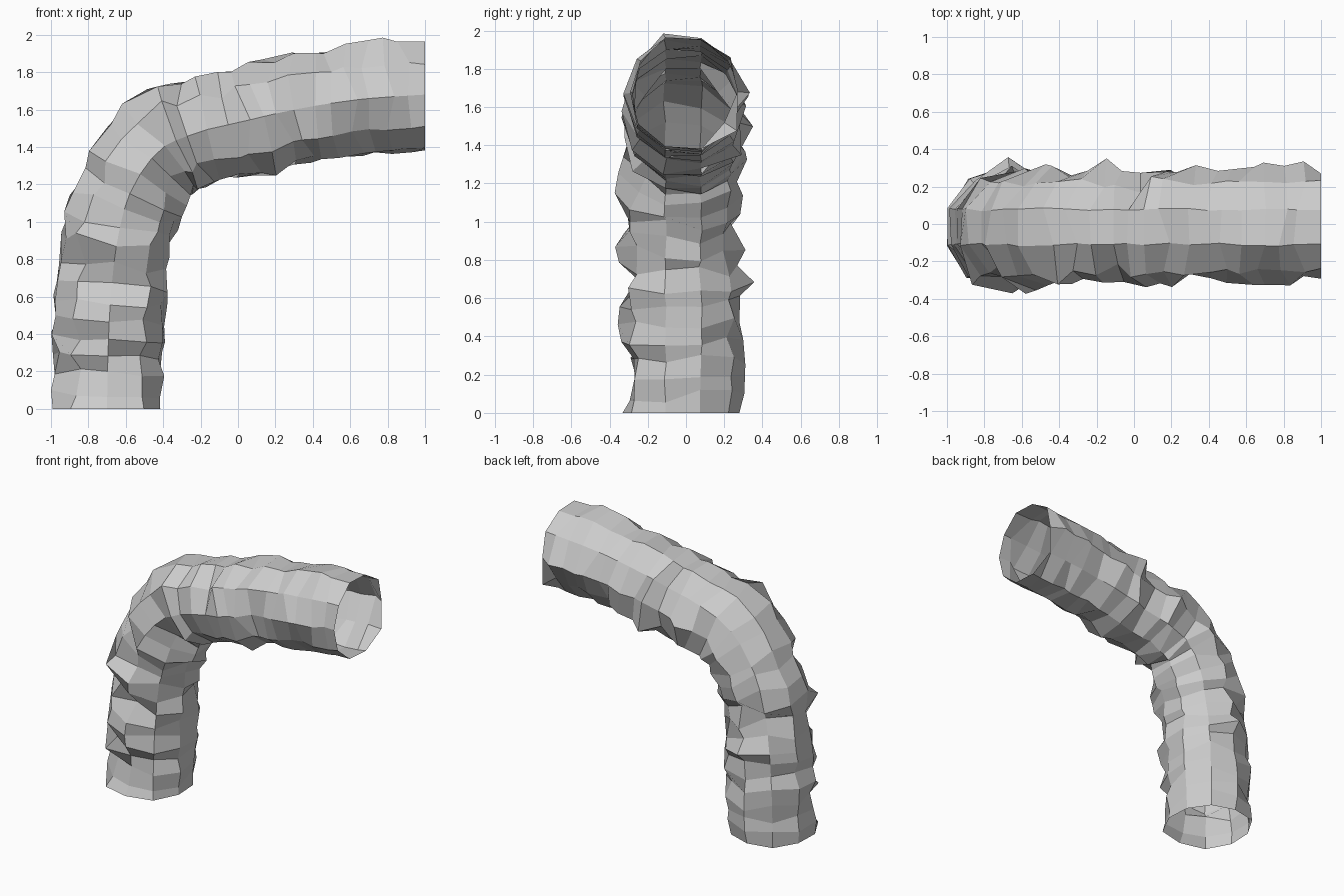
import bpy, bmesh, math, random
from mathutils import Vector

if "Cube" in bpy.data.objects:
    bpy.data.objects.remove(bpy.data.objects["Cube"])

random.seed(7)
SIDES, STEPS, RADIUS = 10, 30, 0.302

# centre line of the bent tube (x, z)
PATH = [(-0.70, 0), (-0.695, 0.3), (-0.68, 0.6), (-0.645, 0.9), (-0.572, 1.165),
        (-0.415, 1.385), (-0.2, 1.482), (0, 1.53), (0.33, 1.605), (0.66, 1.655), (1.0, 1.68)]
pts = [Vector((x, 0, z)) for x, z in PATH]
pts = [2 * pts[0] - pts[1]] + pts + [2 * pts[-1] - pts[-2]]


def catmull(a, b, c, d, t):
    return 0.5 * (2 * b + (c - a) * t + (2 * a - 5 * b + 4 * c - d) * t * t
                  + (3 * b - a - 3 * c + d) * t ** 3)


# dense samples, then evenly spaced stations
dense = [catmull(*pts[i:i + 4], k / 20) for i in range(len(pts) - 3) for k in range(20)] + [pts[-2]]
lengths = [0.0]
for a, b in zip(dense, dense[1:]):
    lengths.append(lengths[-1] + (b - a).length)


def station(s):
    i = min(range(len(lengths)), key=lambda k: abs(lengths[k] - s))
    lo, hi = max(i - 6, 0), min(i + 6, len(dense) - 1)
    return dense[i], (dense[hi] - dense[lo]).normalized()


# rough, open-ended tube: flanks are dented and ridged, top and underside calmer
bm = bmesh.new()
rings = []
side = Vector((0, 1, 0))
for i in range(STEPS + 1):
    pos, tan = station(lengths[-1] * i / STEPS)
    end = i in (0, STEPS)
    if end:
        tan = Vector((0, 0, 1)) if i == 0 else Vector((1, 0, 0))
    out = tan.cross(side).normalized()
    ring = []
    for k in range(SIDES):
        a = 2 * math.pi * (k + 0.5) / SIDES
        flank = abs(math.sin(a))
        r = RADIUS + random.gauss(0, 0.005 + 0.03 * flank)
        p = pos + out * r * math.cos(a) + side * (r * math.sin(a) - 0.015)
        if not end:
            p += tan * random.uniform(-0.035, 0.035)
        p.x = min(max(p.x, -1), 1)
        p.y = min(max(p.y, -0.4), 0.4)
        p.z = max(p.z, 0)
        ring.append(bm.verts.new(p))
    rings.append(ring)

for r0, r1 in zip(rings, rings[1:]):
    for k in range(SIDES):
        n = (k + 1) % SIDES
        bm.faces.new((r0[k], r0[n], r1[n], r1[k]))
bmesh.ops.recalc_face_normals(bm, faces=bm.faces)

mesh = bpy.data.meshes.new("bent_tube")
bm.to_mesh(mesh)
bm.free()
bpy.context.collection.objects.link(bpy.data.objects.new("bent_tube", mesh))
